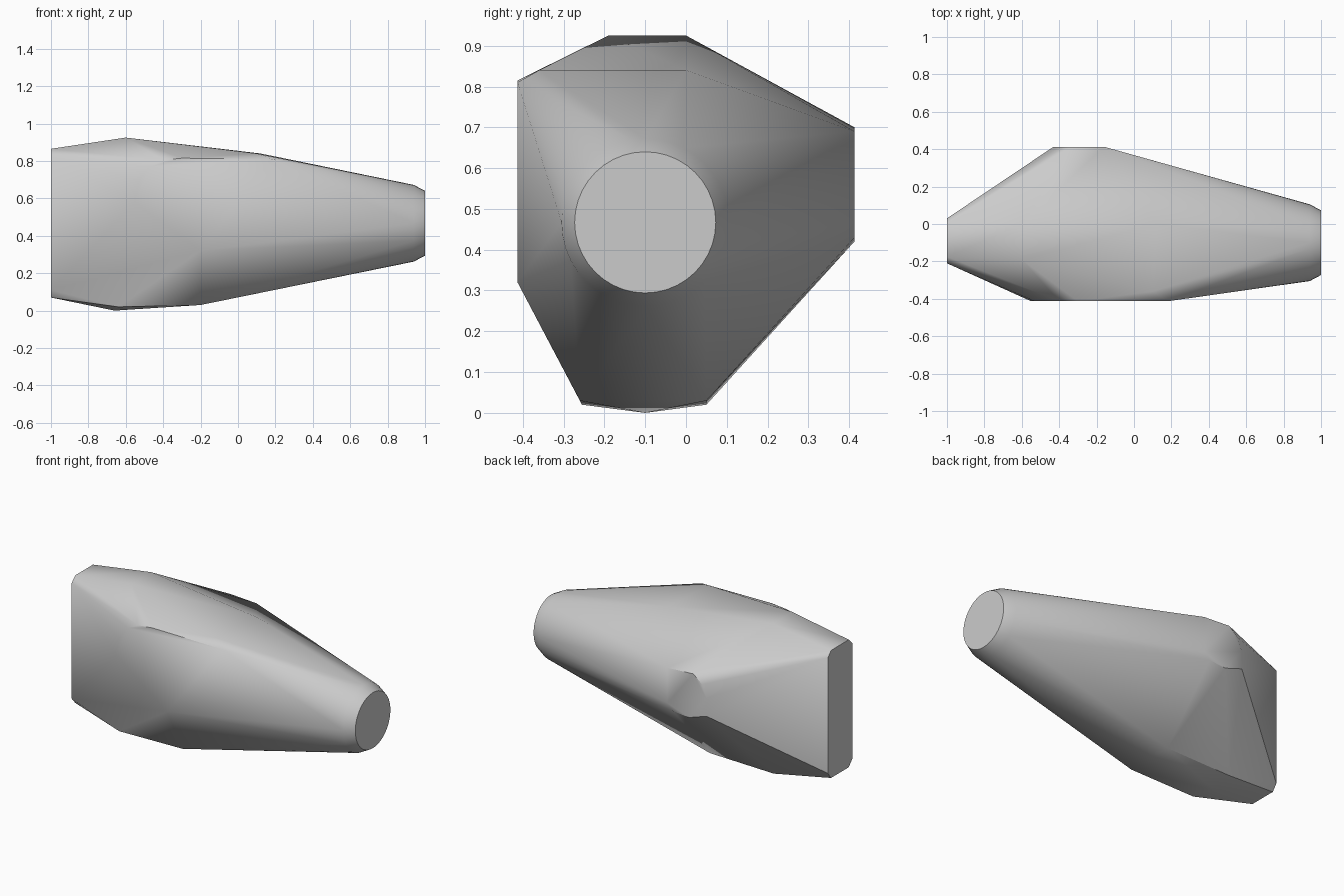
import bpy, bmesh, math

cube = bpy.data.objects.get("Cube")
if cube:
    bpy.data.objects.remove(cube, do_unlink=True)

grey = bpy.data.materials.new("plain_grey")
grey.use_nodes = True
grey.diffuse_color = (0.6, 0.6, 0.6, 1)
grey.node_tree.nodes["Principled BSDF"].inputs["Base Color"].default_value = (0.6, 0.6, 0.6, 1)


def ring(x, radius, sides=40):
    """Round section across the nose axis."""
    return [(x, -0.1 + radius * math.cos(2 * math.pi * i / sides),
             0.467 + radius * math.sin(2 * math.pi * i / sides)) for i in range(sides)]


# Round nose with a narrowed rim
points = ring(1, 0.173) + ring(0.94, 0.205)

# Chamfered flat tail plate
points += [(-1, y, z) for y in (-0.21, 0.03) for z in (0.11, 0.83)]
points += [(-1, y, z) for y in (-0.175, 0) for z in (0.07, 0.865)]

# Sloping top panel
points += [(-0.6, -0.19, 0.925), (-0.6, 0, 0.925), (0.12, 0, 0.84), (0.1, -0.36, 0.84)]

# Front panel with a rounded upper corner
points += [(x, -0.413, z) for x, z in (
    (-0.55, 0.58), (-0.53, 0.69), (-0.47, 0.77), (-0.4, 0.805),
    (-0.3, 0.815), (0.18, 0.81), (-0.2, 0.32))]

# Small rounded pad on the back
points += [(x, 0.413, z) for x, z in (
    (-0.16, 0.69), (-0.34, 0.7), (-0.4, 0.65), (-0.43, 0.57),
    (-0.43, 0.46), (-0.31, 0.42), (-0.2, 0.43), (-0.16, 0.47))]

# Slightly bowed underside
points += [(-0.64, -0.255, 0.02), (-0.66, -0.1, 0), (-0.64, 0.05, 0.02),
           (-0.2, -0.26, 0.03), (-0.2, 0.05, 0.03)]

# Stretch one skin over all the sections
bm = bmesh.new()
for p in points:
    bm.verts.new(p)
hull = bmesh.ops.convex_hull(bm, input=bm.verts[:])
loose = [v for v in bm.verts if not v.link_faces]
bmesh.ops.delete(bm, geom=loose, context="VERTS")
bmesh.ops.dissolve_limit(bm, angle_limit=math.radians(1), verts=bm.verts[:], edges=bm.edges[:])
bmesh.ops.recalc_face_normals(bm, faces=bm.faces[:])
mesh = bpy.data.meshes.new("tapered_body")
bm.to_mesh(mesh)
bm.free()
mesh.materials.append(grey)

body = bpy.data.objects.new("tapered_body", mesh)
bpy.context.collection.objects.link(body)
bpy.context.view_layer.objects.active = body
body.select_set(True)
bpy.ops.object.shade_smooth_by_angle(angle=math.radians(35))
